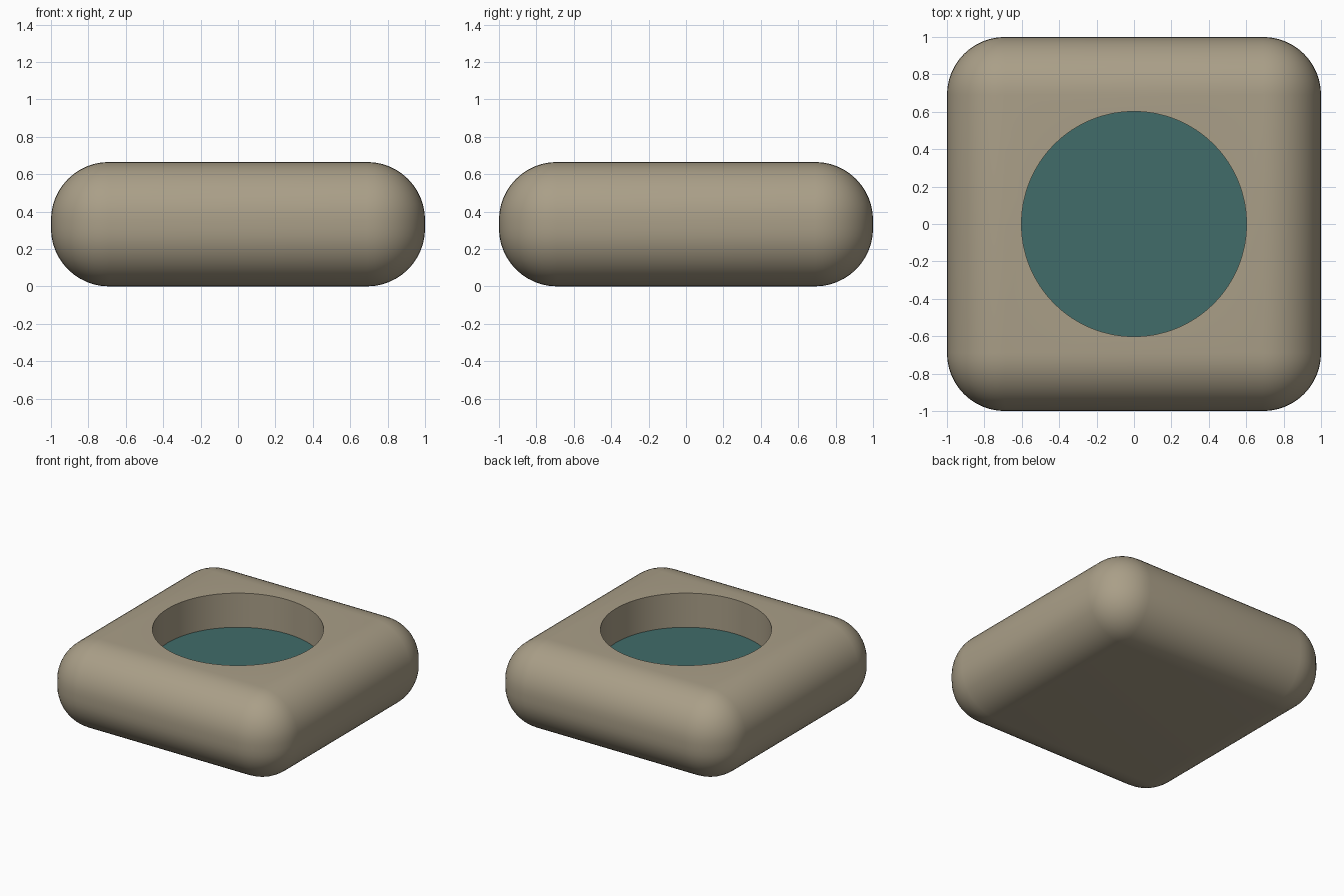
import bpy, bmesh, math
from mathutils import Matrix

if "Cube" in bpy.data.objects:
    bpy.data.objects.remove(bpy.data.objects["Cube"])

HEIGHT = 0.665      # block height
ROUND = 0.31        # edge rounding radius
WELL_R = 0.602      # round well radius
WELL_Z = 0.40       # height of the well floor


def material(name, rgb):
    m = bpy.data.materials.new(name)
    m.diffuse_color = (*rgb, 1)
    m.use_nodes = True
    m.node_tree.nodes["Principled BSDF"].inputs["Base Color"].default_value = m.diffuse_color
    return m


def add_object(name, bm):
    me = bpy.data.meshes.new(name)
    bm.to_mesh(me)
    bm.free()
    ob = bpy.data.objects.new(name, me)
    bpy.context.collection.objects.link(ob)
    return ob


tan = material("warm_stone", (0.40, 0.345, 0.245))
teal = material("deep_teal", (0.052, 0.150, 0.143))

# Cushion-shaped block with fully rounded edges
bm = bmesh.new()
bmesh.ops.create_cube(bm, size=1, matrix=Matrix.Translation((0, 0, HEIGHT / 2))
                      @ Matrix.Diagonal((2, 2, HEIGHT, 1)))
bmesh.ops.bevel(bm, geom=bm.edges[:], offset=ROUND, segments=12, profile=0.5,
                affect='EDGES')
block = add_object("block", bm)

# Cutter for the round well
bm = bmesh.new()
bmesh.ops.create_cone(bm, cap_ends=True, segments=64, radius1=WELL_R, radius2=WELL_R,
                      depth=1, matrix=Matrix.Translation((0, 0, WELL_Z + 0.5)))
cutter = add_object("well_cutter", bm)
cutter.hide_render = True

# Cut the well into the block
bpy.context.view_layer.objects.active = block
block.select_set(True)
cut = block.modifiers.new("well", 'BOOLEAN')
cut.operation = 'DIFFERENCE'
cut.solver = 'EXACT'
cut.object = cutter
bpy.ops.object.modifier_apply(modifier=cut.name)
bpy.data.objects.remove(cutter)

# Teal well floor, stone everywhere else
block.data.materials.clear()
block.data.materials.append(tan)
block.data.materials.append(teal)
for f in block.data.polygons:
    c = f.center
    is_floor = f.normal.z > 0.9 and abs(c.z - WELL_Z) < 0.01 and math.hypot(c.x, c.y) < WELL_R
    f.material_index = 1 if is_floor else 0

# Smooth outside, crisp well rim
bpy.ops.object.shade_smooth_by_angle(angle=math.radians(30))
